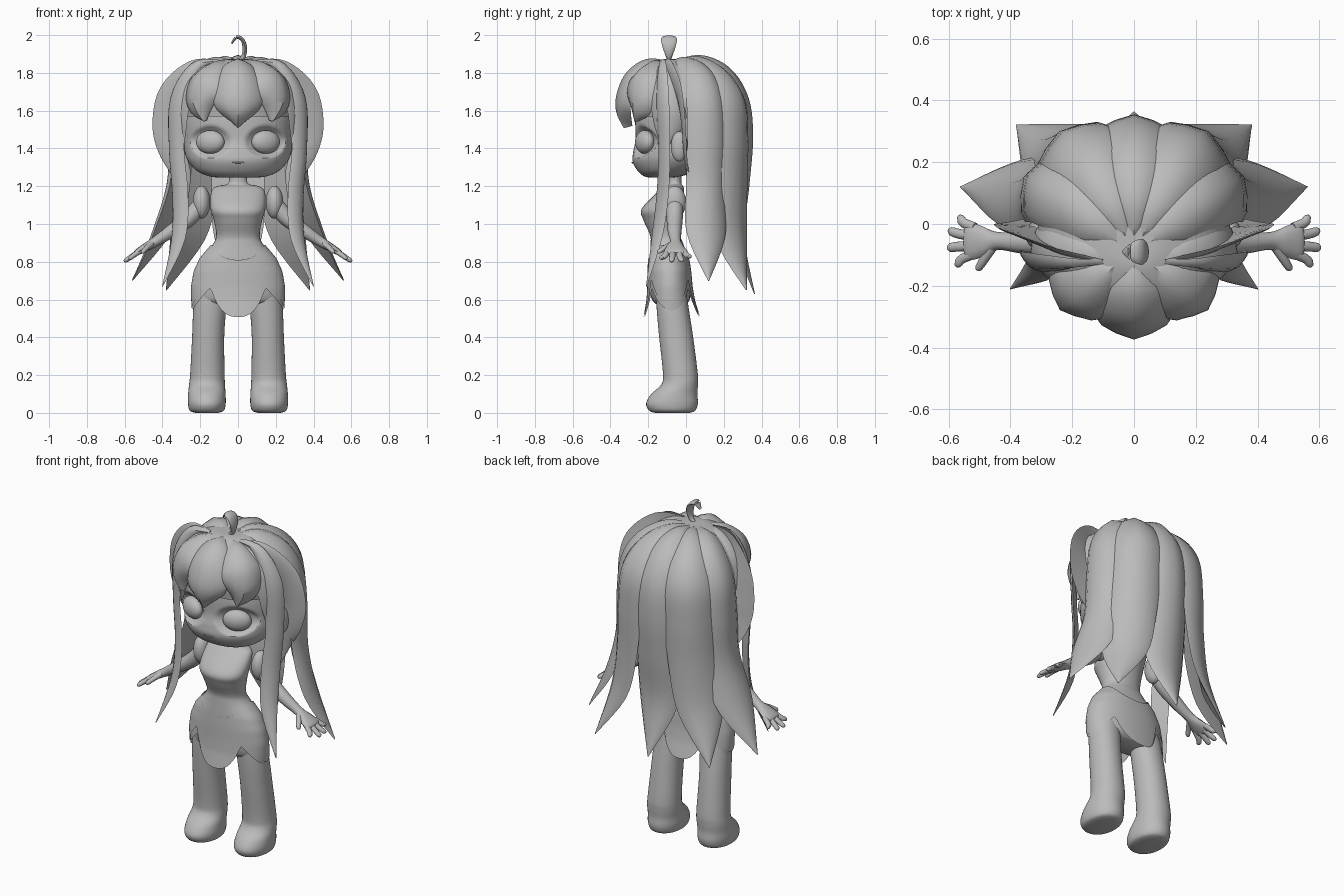
import bpy, bmesh, math
from mathutils import Vector

grey = bpy.data.materials.new("plain_grey")
grey.diffuse_color = (0.5, 0.5, 0.5, 1)


def make(name, rings, caps=True):
    """Skin a list of vertex rings into an object."""
    bm = bmesh.new()
    vr = [[bm.verts.new(p) for p in r] for r in rings]
    n = len(vr[0])
    for a, b in zip(vr, vr[1:]):
        for i in range(n):
            j = (i + 1) % n
            bm.faces.new((a[i], a[j], b[j], b[i]))
    if caps:
        bm.faces.new(vr[0])
        bm.faces.new(vr[-1])
    bmesh.ops.recalc_face_normals(bm, faces=bm.faces)
    me = bpy.data.meshes.new(name)
    bm.to_mesh(me)
    bm.free()
    me.materials.append(grey)
    ob = bpy.data.objects.new(name, me)
    bpy.context.collection.objects.link(ob)
    return ob


def spline(rows, steps=5):
    """Catmull-Rom through rows of numbers."""
    out = []
    for i in range(len(rows) - 1):
        p0, p1 = rows[max(i - 1, 0)], rows[i]
        p2, p3 = rows[i + 1], rows[min(i + 2, len(rows) - 1)]
        for k in range(steps):
            t = k / steps
            out.append([0.5 * (2 * b + (c - a) * t + (2 * a - 5 * b + 4 * c - d) * t * t
                               + (3 * b - a - 3 * c + d) * t ** 3)
                        for a, b, c, d in zip(p0, p1, p2, p3)])
    return out + [list(rows[-1])]


def oval(z, cx, cy, rx, ry, e=2.3, n=40):
    r = []
    for i in range(n):
        a = 2 * math.pi * i / n
        c, s = math.cos(a), math.sin(a)
        r.append((cx + rx * math.copysign(abs(c) ** (2 / e), c),
                  cy + ry * math.copysign(abs(s) ** (2 / e), s), z))
    return r


def loft(name, rows, sx=1, e=2.3, n=40, steps=5):
    return make(name, [oval(z, cx * sx, cy, max(rx, .002), max(ry, .002), e, n)
                       for z, cx, cy, rx, ry in spline(rows, steps)])


ROUND = [(math.cos(i * math.pi / 6), math.sin(i * math.pi / 6)) for i in range(12)]
LOCK = [(-1, -.55), (-.82, .1), (-.45, .62), (0, 1), (.45, .62), (.82, .1), (1, -.55), (0, -.35)]


def sweep(name, rows, sx=1, hint=None, section=LOCK, steps=5):
    """Rows of x, y, z, half width, thickness; hint is the outward direction."""
    rows = spline(rows, steps)
    P = [Vector((r[0] * sx, r[1], r[2])) for r in rows]
    rings = []
    for i, r in enumerate(rows):
        t = (P[min(i + 1, len(P) - 1)] - P[max(i - 1, 0)]).normalized()
        if hint:
            h = Vector((hint[0] * sx, hint[1], hint[2]))
        else:
            h = P[i] - Vector((0, -.04, min(P[i].z, 1.55)))
        n = (h - t * h.dot(t)).normalized()
        s = t.cross(n)
        w, k = max(r[3], .002), max(r[4], .002)
        rings.append([P[i] + s * (a * w) + n * (b * k) for a, b in section])
    return make(name, rings)


def ball(name, loc, rad, rot=0):
    bpy.ops.mesh.primitive_uv_sphere_add(segments=32, ring_count=20, location=loc, rotation=(0, 0, rot))
    ob = bpy.context.object
    ob.name = name
    ob.scale = rad
    ob.data.materials.append(grey)


# Head with pressed-in eye sockets, and hair cap
head = loft("head", [(1.245, 0, -.13, .08, .05), (1.252, 0, -.125, .15, .095), (1.28, 0, -.095, .215, .16),
                     (1.33, 0, -.05, .262, .232), (1.38, 0, -.025, .282, .255), (1.45, 0, -.01, .289, .257),
                     (1.56, 0, -.01, .29, .258), (1.7, 0, -.02, .26, .23), (1.8, 0, -.03, .17, .15),
                     (1.84, 0, -.03, .03, .03)], e=2.15, n=120, steps=10)
for v in head.data.vertices:
    d = ((abs(v.co.x) - .147) / .105) ** 2 + ((v.co.z - 1.434) / .085) ** 2
    if v.co.y < -.1 and d < 1:
        v.co.y += .04 * (1 - d * d)
loft("hair_cap", [(1.57, 0, -.01, .30, .27), (1.66, 0, -.01, .31, .28), (1.76, 0, -.02, .27, .26),
                  (1.83, 0, -.03, .2, .2), (1.868, 0, -.04, .1, .11), (1.872, 0, -.06, .03, .03)])
ball("mouth", (0, -.283, 1.325), (.032, .006, .004))

# Neck, torso and hips
loft("body", [(1.27, 0, -.06, .05, .036), (1.215, 0, -.06, .052, .036), (1.2, 0, -.065, .11, .05),
              (1.17, 0, -.08, .142, .07), (1.08, 0, -.13, .145, .105), (1.02, 0, -.125, .128, .1),
              (.94, 0, -.11, .115, .08), (.89, 0, -.1, .135, .088), (.82, 0, -.092, .195, .1),
              (.75, 0, -.088, .226, .106), (.67, 0, -.085, .238, .108), (.6, 0, -.08, .233, .1),
              (.57, 0, -.08, .2, .07)], e=2.15)

# Hip profile followed by the skirt: z, half width, half depth, centre y
HIPS = [(.93, .118, .081, -.109), (.89, .137, .09, -.1), (.82, .197, .103, -.092), (.75, .229, .11, -.088),
        (.67, .243, .114, -.085), (.6, .242, .122, -.081), (.5, .235, .145, -.075)]


def hip(z):
    for p, q in zip(HIPS, HIPS[1:]):
        if z >= q[0]:
            break
    t = (z - p[0]) / (q[0] - p[0])
    return [a + (b - a) * t for a, b in zip(p[1:], q[1:])]


# Scalloped skirt panels, two layers
def skirt(name, grow, drop):
    n, m = 120, 18
    rings = []
    for k in range(m + 1):
        ring = []
        for i in range(n):
            a = 2 * math.pi * i / n
            c, s = math.cos(a), math.sin(a)
            d = 90 - math.degrees(math.asin(min(1, abs(s))))
            hem = .51 + .2 * (d / 35) ** 2.5 if d < 35 else .555 + .155 * ((90 - d) / 55) ** 1.6
            hem -= drop * (hem - .5) / .2
            top = .89 - .08 * abs(s) ** 3
            z = top + (hem - top) * k / m
            rx, ry, cy = hip(z)
            ring.append(((rx + grow) * math.copysign(abs(c) ** .93, c),
                         cy + (ry + grow) * math.copysign(abs(s) ** .93, s), z))
        rings.append(ring)
    make(name, rings, caps=False)


skirt("skirt_outer", .006, 0)
skirt("skirt_inner", .001, .045)

for sx, side in ((1, "right"), (-1, "left")):
    ball("eye_" + side, (.147 * sx, -.218, 1.434), (.08, .045, .062), .42 * sx)
    ball("ear_" + side, (.315 * sx, -.035, 1.41), (.035, .045, .08))
    ball("shoulder_puff_" + side, (.193 * sx, -.06, 1.115), (.046, .06, .087))
    # Leg with foot
    loft("leg_" + side, [(0, .165, -.072, .06, .09), (.012, .165, -.073, .09, .122),
                         (.05, .165, -.074, .1, .137), (.1, .165, -.062, .099, .122),
                         (.15, .164, -.034, .095, .097), (.21, .162, -.03, .091, .092),
                         (.4, .158, -.052, .085, .09), (.55, .15, -.07, .087, .085),
                         (.66, .14, -.08, .085, .08)], sx, 2.1)
    # Arm, palm and fingers
    up = (.5, 0, .85)
    sweep("arm_" + side, [(.19, -.06, 1.11, .045, .045), (.26, -.06, 1.03, .043, .043),
                          (.36, -.06, .957, .036, .034), (.44, -.055, .905, .029, .026),
                          (.49, -.057, .876, .05, .022), (.535, -.057, .85, .06, .016),
                          (.548, -.057, .842, .04, .008)], sx, up, ROUND)
    for i, (y0, x1, y1, z1) in enumerate([(-.012, .57, .018, .822), (-.04, .6, -.024, .803),
                                          (-.07, .603, -.076, .802), (-.095, .578, -.128, .815)]):
        sweep(f"finger_{i + 1}_{side}", [(.515, y0, .86, .017, .014), ((.53 + x1) / 2, (y0 + y1) / 2, (.85 + z1) / 2, .016, .013),
                                         (x1 - .008, y1, z1 + .005, .014, .011), (x1, y1, z1, .005, .005)], sx, up, ROUND, 3)
    sweep("thumb_" + side, [(.46, -.075, .893, .018, .016), (.485, -.115, .872, .015, .014),
                            (.503, -.143, .853, .012, .011), (.507, -.15, .85, .004, .004)], sx, up, ROUND, 3)
    # Hair strands that come in pairs
    sweep("back_hair_inner_" + side, [(.01, -.07, 1.84, .02, .02), (.07, .05, 1.86, .075, .03), (.14, .17, 1.79, .115, .045),
                                      (.19, .25, 1.65, .135, .05), (.21, .26, 1.45, .14, .05), (.23, .25, 1.2, .14, .045),
                                      (.28, .25, .93, .125, .035), (.38, .32, .65, .003, .003)], sx)
    sweep("back_hair_outer_" + side, [(.02, -.08, 1.84, .02, .02), (.12, 0, 1.855, .08, .03), (.22, .08, 1.785, .11, .045),
                                      (.29, .12, 1.65, .12, .05), (.31, .13, 1.45, .125, .05), (.33, .12, 1.2, .12, .045),
                                      (.42, .11, .95, .11, .03), (.56, .12, .70, .003, .003)], sx)
    sweep("side_fringe_" + side, [(.02, -.1, 1.84, .02, .02), (.11, -.17, 1.83, .08, .035), (.18, -.225, 1.765, .115, .045),
                                  (.205, -.24, 1.68, .115, .05), (.2, -.25, 1.61, .08, .04), (.175, -.262, 1.545, .008, .015)], sx)
    sweep("temple_hair_" + side, [(.03, -.1, 1.84, .02, .02), (.15, -.11, 1.83, .08, .03), (.25, -.1, 1.75, .105, .04),
                                  (.295, -.09, 1.62, .1, .04), (.3, -.1, 1.5, .07, .025), (.295, -.12, 1.4, .01, .01)], sx)
    sweep("long_lock_" + side, [(.1, -.12, 1.86, .01, .01), (.23, -.13, 1.83, .035, .015), (.32, -.13, 1.66, .055, .015),
                                (.33, -.12, 1.4, .05, .014), (.31, -.13, 1.15, .052, .014),
                                (.32, -.16, .92, .045, .012), (.4, -.21, .67, .002, .002)], sx, (.6, -.8, .1))
    sweep("looped_lock_" + side, [(.1, -.12, 1.86, .01, .008), (.23, -.09, 1.815, .055, .01), (.345, -.04, 1.69, .075, .01),
                                  (.382, -.015, 1.53, .072, .01), (.36, -.005, 1.4, .065, .01),
                                  (.3, .01, 1.27, .05, .01), (.27, .02, 1.12, .004, .004)], sx, (.1, -1, .1))

# Centre strands
sweep("back_hair_centre", [(0, -.07, 1.84, .02, .02), (0, .07, 1.865, .075, .03), (0, .2, 1.795, .115, .045),
                           (0, .285, 1.65, .135, .05), (0, .305, 1.45, .14, .05), (0, .29, 1.2, .14, .045),
                           (0, .275, .93, .125, .035), (0, .362, .63, .003, .003)])
sweep("centre_fringe", [(0, -.1, 1.845, .02, .02), (0, -.2, 1.84, .085, .035), (0, -.28, 1.775, .115, .045),
                        (0, -.318, 1.68, .13, .05), (0, -.32, 1.6, .11, .05), (0, -.3, 1.515, .01, .03)])
# Curled tuft on the crown
curl = [(.008, 1.86, .01, .012), (.03, 1.89, .018, .012), (.036, 1.935, .034, .012), (.022, 1.977, .042, .01),
        (-.008, 1.988, .03, .009), (-.034, 1.955, .008, .004)]
sweep("crown_curl", [(x, -.09, z, w, k) for x, z, w, k in curl], 1, (.5, 0, .3), ROUND)

bpy.ops.object.select_all(action='SELECT')
bpy.context.view_layer.objects.active = head
bpy.ops.object.shade_smooth_by_angle(angle=math.radians(42))
